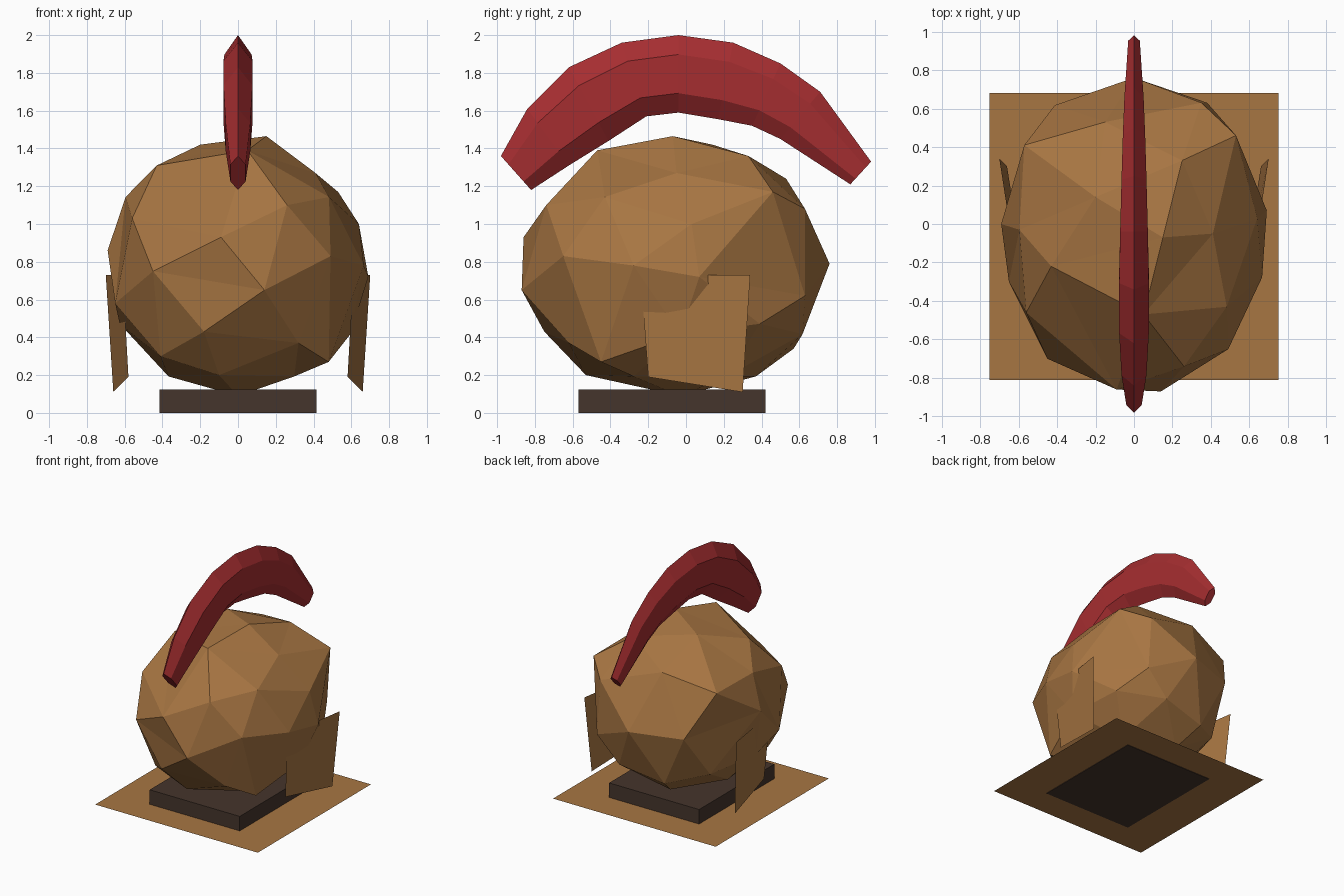
import bpy
import bmesh
from mathutils import Vector

cube = bpy.data.objects.get("Cube")
if cube:
    bpy.data.objects.remove(cube, do_unlink=True)


def make_material(name, rgb):
    mat = bpy.data.materials.new(name)
    mat.use_nodes = True
    color = (*rgb, 1.0)
    mat.diffuse_color = color
    mat.node_tree.nodes["Principled BSDF"].inputs["Base Color"].default_value = color
    return mat


bronze = make_material("bronze", (0.39, 0.18, 0.055))
red = make_material("plume red", (0.38, 0.027, 0.03))
dark = make_material("dark wood", (0.06, 0.035, 0.025))


def add_object(name, bm, mat, fix_normals=True):
    """Turn a bmesh into a flat-shaded object with one material."""
    if fix_normals:
        bmesh.ops.recalc_face_normals(bm, faces=bm.faces)
    mesh = bpy.data.meshes.new(name)
    bm.to_mesh(mesh)
    bm.free()
    mesh.materials.append(mat)
    obj = bpy.data.objects.new(name, mesh)
    bpy.context.collection.objects.link(obj)
    return obj


def add_polygon(name, points, mat):
    bm = bmesh.new()
    bm.faces.new([bm.verts.new(p) for p in points])
    return add_object(name, bm, mat, fix_normals=False)


# Flat ground sheet, just above the underside of the plinth
add_polygon("ground_sheet", [(-0.75, -0.81, 0.004), (0.75, -0.81, 0.004),
                             (0.75, 0.68, 0.004), (-0.75, 0.68, 0.004)], bronze)

# Plinth
bm = bmesh.new()
bmesh.ops.create_cube(bm, size=1)
bmesh.ops.scale(bm, vec=(0.83, 0.99, 0.125), verts=bm.verts)
bmesh.ops.translate(bm, vec=(0, -0.075, 0.0625), verts=bm.verts)
add_object("plinth", bm, dark)

# Helmet bowl: stretched icosphere with hammered, uneven corners
bm = bmesh.new()
bmesh.ops.create_icosphere(bm, subdivisions=2, radius=1)
bmesh.ops.scale(bm, vec=(0.7, 0.8, 0.69), verts=bm.verts)
bmesh.ops.translate(bm, vec=(0, -0.03, 0.78), verts=bm.verts)
dents = [
    # crown
    (0.15, -0.07, 1.465), (0.25, 0.33, 1.36), (-0.2, 0.14, 1.42),
    (0.05, -0.47, 1.39), (-0.43, -0.22, 1.31), (0.41, -0.05, 1.27),
    # brow
    (0.64, 0.03, 1.0), (0.35, 0.63, 1.08), (-0.57, 0.41, 1.13),
    (-0.56, -0.46, 1.03), (0.26, -0.74, 1.1), (0.53, 0.46, 1.17),
    (-0.15, 0.53, 1.24),
    # middle
    (0.14, -0.87, 0.65), (-0.09, -0.86, 0.93), (0, 0.76, 0.79),
    (0.69, 0.07, 0.72), (-0.69, 0, 0.86), (0.49, -0.65, 0.83),
    (-0.45, -0.7, 0.75), (-0.65, -0.3, 0.58), (0.38, 0.63, 0.62),
    # lower rim
    (0.48, -0.45, 0.27), (0.32, -0.62, 0.37), (-0.41, -0.5, 0.3),
    (-0.18, -0.75, 0.43), (-0.1, -0.53, 0.2), (-0.2, 0.57, 0.34),
]
free = list(bm.verts)
for dent in map(Vector, dents):
    nearest = min(free, key=lambda v: (v.co - dent).length)
    nearest.co = dent
    free.remove(nearest)
add_object("helmet_bowl", bm, bronze)

# Cheek plates, mirrored
for side, label in ((1, "left"), (-1, "right")):
    outline = [(0.70, 0.34, 0.73), (0.61, -0.24, 0.73),
               (0.58, -0.20, 0.19), (0.66, 0.30, 0.11)]
    points = [(side * x, y, z) for x, y, z in outline]
    add_polygon(label + "_cheek_plate", points[::side], bronze)

# Plume: six-sided section swept along an arch
# Each station: top edge (y, z), bottom edge (y, z), half width
stations = [
    ((-0.98, 1.36), (-0.82, 1.18), 0.04),
    ((-0.84, 1.61), (-0.62, 1.31), 0.065),
    ((-0.62, 1.83), (-0.41, 1.44), 0.077),
    ((-0.34, 1.96), (-0.21, 1.57), 0.077),
    ((-0.04, 2.00), (-0.04, 1.59), 0.072),
    ((0.25, 1.96), (0.17, 1.555), 0.065),
    ((0.50, 1.85), (0.35, 1.52), 0.058),
    ((0.71, 1.70), (0.50, 1.45), 0.05),
    ((0.98, 1.33), (0.87, 1.21), 0.03),
]
section = [(0, 0), (1, 0.25), (1, 0.75), (0, 1), (-1, 0.75), (-1, 0.25)]
bm = bmesh.new()
rings = []
for top, bottom, width in stations:
    top, bottom = Vector((0, *top)), Vector((0, *bottom))
    rings.append([bm.verts.new(top.lerp(bottom, t) + Vector((s * width, 0, 0)))
                  for s, t in section])
for a, b in zip(rings, rings[1:]):
    for i in range(len(section)):
        j = (i + 1) % len(section)
        bm.faces.new((a[i], a[j], b[j], b[i]))
bm.faces.new(rings[0])
bm.faces.new(rings[-1])
add_object("plume", bm, red)
